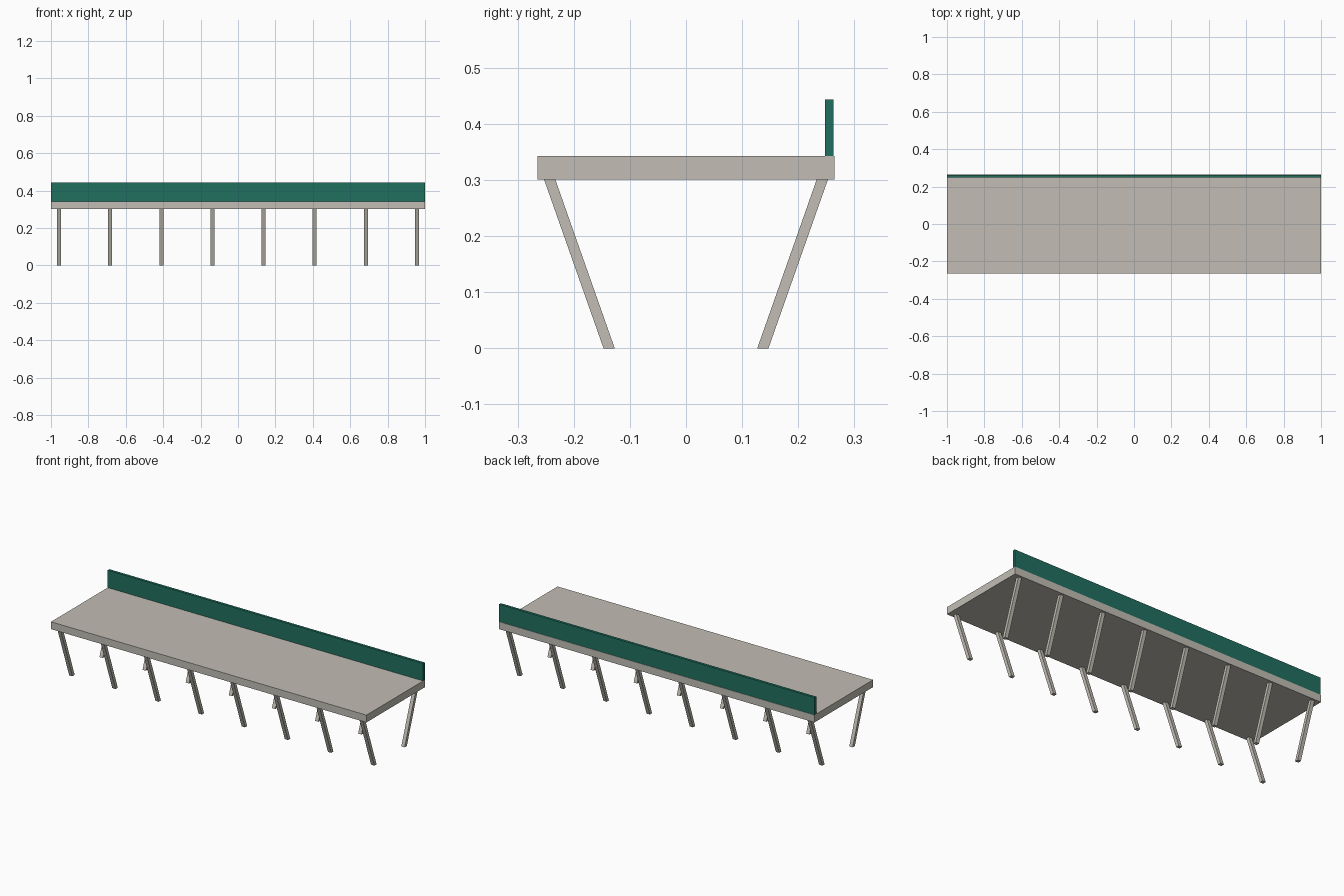
import bpy
import bmesh

if "Cube" in bpy.data.objects:
    bpy.data.objects.remove(bpy.data.objects["Cube"])


def make_material(name, rgb):
    mat = bpy.data.materials.new(name)
    mat.diffuse_color = (*rgb, 1.0)
    mat.use_nodes = True
    mat.node_tree.nodes["Principled BSDF"].inputs["Base Color"].default_value = mat.diffuse_color
    return mat


concrete = make_material("warm_grey", (0.54, 0.515, 0.462))
green = make_material("dark_green", (0.0145, 0.16, 0.117))


def prism(name, x0, x1, profile, mat):
    """Extrude a (y, z) profile along x."""
    bm = bmesh.new()
    face = bm.faces.new([bm.verts.new((x0, y, z)) for y, z in profile])
    ext = bmesh.ops.extrude_face_region(bm, geom=[face])
    moved = [v for v in ext["geom"] if isinstance(v, bmesh.types.BMVert)]
    bmesh.ops.translate(bm, verts=moved, vec=(x1 - x0, 0, 0))
    bmesh.ops.recalc_face_normals(bm, faces=bm.faces)
    mesh = bpy.data.meshes.new(name)
    bm.to_mesh(mesh)
    bm.free()
    mesh.materials.append(mat)
    obj = bpy.data.objects.new(name, mesh)
    bpy.context.collection.objects.link(obj)
    return obj


def box_profile(y0, y1, z0, z1):
    return [(y0, z0), (y1, z0), (y1, z1), (y0, z1)]


# Deck slab and the upright panel along its back edge
DECK_BOTTOM, DECK_TOP = 0.301, 0.343
prism("deck", -1, 1, box_profile(-0.265, 0.265, DECK_BOTTOM, DECK_TOP), concrete)
prism("back_panel", -1, 1, box_profile(0.248, 0.263, DECK_TOP, 0.443), green)

# Eight pairs of legs, slanting inwards towards the ground
COUNT, END_X, HALF_WIDTH = 8, 0.957, 0.0105
for i in range(COUNT):
    x = -END_X + 2 * END_X * i / (COUNT - 1)
    for side, label in ((-1, "front_leg"), (1, "back_leg")):
        profile = [(side * 0.127, 0), (side * 0.147, 0),
                   (side * 0.253, DECK_BOTTOM), (side * 0.233, DECK_BOTTOM)]
        prism(f"{label}_{i + 1}", x - HALF_WIDTH, x + HALF_WIDTH, profile, concrete)
